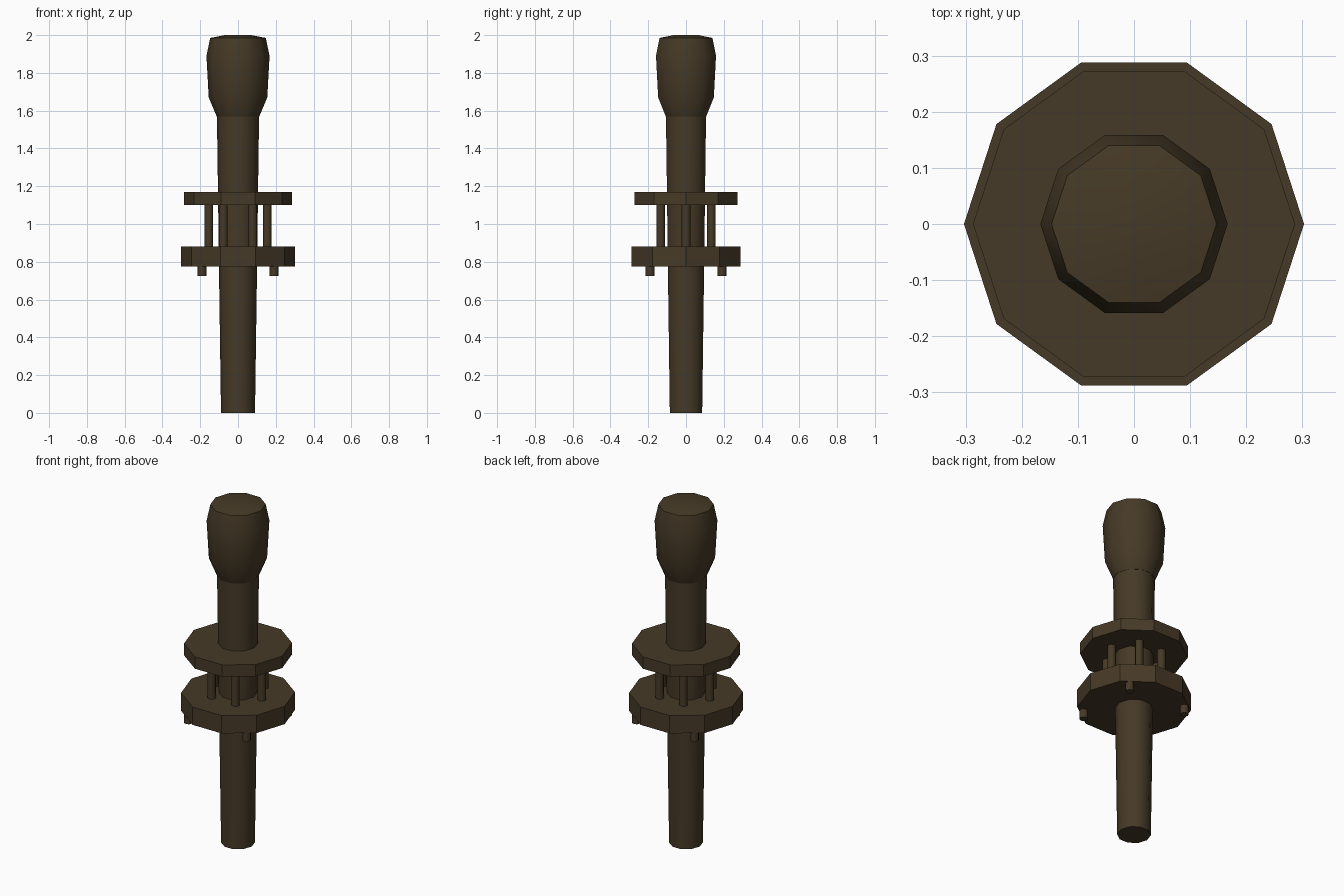
import bpy, math

if "Cube" in bpy.data.objects:
    bpy.data.objects.remove(bpy.data.objects["Cube"])

wood = bpy.data.materials.new("dark brown wood")
wood.diffuse_color = (0.061, 0.042, 0.020, 1)
wood.use_nodes = True
wood.node_tree.nodes["Principled BSDF"].inputs["Base Color"].default_value = wood.diffuse_color


def lathe(name, profile, sides, loc=(0, 0), turn=0.0, smooth=False):
    """Closed solid of revolution from (radius, height) points, bottom to top."""
    verts, faces = [], []
    for r, z in profile:
        for i in range(sides):
            a = turn + 2 * math.pi * i / sides
            verts.append((loc[0] + r * math.cos(a), loc[1] + r * math.sin(a), z))
    for k in range(len(profile) - 1):
        for i in range(sides):
            j = (i + 1) % sides
            b, t = k * sides, (k + 1) * sides
            faces.append((b + i, b + j, t + j, t + i))
    faces.append(tuple(reversed(range(sides))))
    top = (len(profile) - 1) * sides
    faces.append(tuple(range(top, top + sides)))
    mesh = bpy.data.meshes.new(name)
    mesh.from_pydata(verts, [], faces)
    mesh.materials.append(wood)
    obj = bpy.data.objects.new(name, mesh)
    bpy.context.collection.objects.link(obj)
    if smooth:
        bpy.ops.object.select_all(action='DESELECT')
        obj.select_set(True)
        bpy.context.view_layer.objects.active = obj
        bpy.ops.object.shade_smooth_by_angle(angle=math.radians(50))
    return obj


# Tapered shaft and bulging grip
lathe("shaft", [(0.09, 0), (0.101, 0.78), (0.106, 1.17), (0.112, 1.60)], 10, smooth=True)
lathe("grip", [(0.113, 1.57), (0.155, 1.67), (0.167, 1.89), (0.147, 1.985), (0.07, 2.0)],
      10, smooth=True)

# Two ten-sided discs
lathe("lower_disc", [(0.303, 0.775), (0.303, 0.88)], 10)
lathe("upper_disc", [(0.287, 1.10), (0.287, 1.17)], 10)

# Six posts between the discs
for i in range(6):
    a = math.radians(60 * i)
    lathe(f"post_{i + 1}", [(0.023, 0.87), (0.023, 1.11)], 8,
          (0.155 * math.cos(a), 0.155 * math.sin(a)), smooth=True)

# Four short pegs below the lower disc
for i in range(4):
    a = math.radians(45 + 90 * i)
    lathe(f"peg_{i + 1}", [(0.023, 0.725), (0.023, 0.80)], 8,
          (0.269 * math.cos(a), 0.269 * math.sin(a)), smooth=True)
